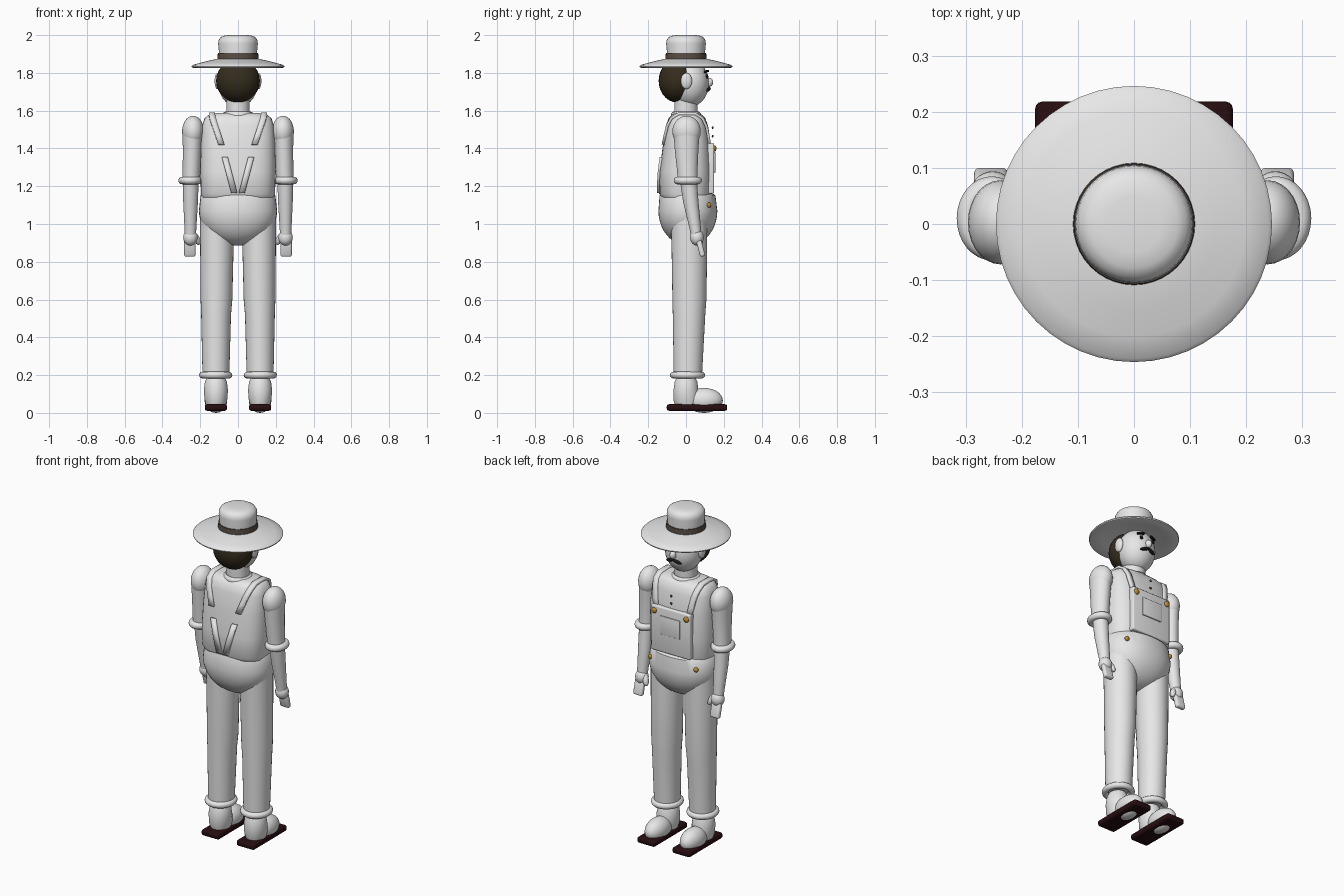
import bpy, bmesh, math
from mathutils import Vector

cube = bpy.data.objects.get("Cube")
if cube:
    bpy.data.objects.remove(cube, do_unlink=True)


def material(name, rgb):
    m = bpy.data.materials.new(name)
    m.use_nodes = True
    m.diffuse_color = (*rgb, 1)
    m.node_tree.nodes["Principled BSDF"].inputs["Base Color"].default_value = (*rgb, 1)
    return m


WHITE = material("plain white", (0.8, 0.8, 0.8))
HAIR = material("dark brown hair", (0.035, 0.025, 0.012))
BAND = material("grey brown band", (0.1, 0.075, 0.06))
SOLE = material("dark maroon sole", (0.02, 0.004, 0.005))
GOLD = material("brass", (0.5, 0.27, 0.04))
BLACK = material("black", (0.01, 0.008, 0.008))


def finish(name, bm, mat, smooth=True):
    bmesh.ops.recalc_face_normals(bm, faces=bm.faces)
    me = bpy.data.meshes.new(name)
    bm.to_mesh(me)
    bm.free()
    ob = bpy.data.objects.new(name, me)
    bpy.context.collection.objects.link(ob)
    me.materials.append(mat)
    if smooth:
        bpy.ops.object.select_all(action='DESELECT')
        ob.select_set(True)
        bpy.context.view_layer.objects.active = ob
        bpy.ops.object.shade_smooth_by_angle(angle=math.radians(40))
    return ob


def loft(name, rings, mat=WHITE, n=2.0, seg=32):
    """Stack of (x, y, z, rx, ry) superellipse rings with closed ends."""
    bm = bmesh.new()
    loops = []
    for x, y, z, rx, ry in rings:
        loop = []
        for i in range(seg):
            a = math.tau * i / seg
            c, s = math.cos(a), math.sin(a)
            loop.append(bm.verts.new((x + rx * math.copysign(abs(c) ** (2 / n), c),
                                      y + ry * math.copysign(abs(s) ** (2 / n), s), z)))
        loops.append(loop)
    for a, b in zip(loops, loops[1:]):
        for i in range(seg):
            j = (i + 1) % seg
            bm.faces.new((a[i], a[j], b[j], b[i]))
    bm.faces.new(loops[0])
    bm.faces.new(loops[-1])
    return finish(name, bm, mat)


def lathe(name, profile, mat=WHITE, centre=(0, 0), seg=40):
    return loft(name, [(*centre, z, r, r) for r, z in profile], mat, seg=seg)


def ball(name, centre, radii, mat=WHITE, seg=28, rot=(0, 0, 0)):
    bm = bmesh.new()
    bmesh.ops.create_uvsphere(bm, u_segments=seg, v_segments=seg // 2, radius=1)
    bmesh.ops.scale(bm, vec=radii, verts=bm.verts)
    ob = finish(name, bm, mat)
    ob.location, ob.rotation_euler = centre, rot
    return ob


def box(name, centre, size, mat=WHITE, bevel=0.0, rot=(0, 0, 0)):
    bm = bmesh.new()
    bmesh.ops.create_cube(bm, size=1)
    bmesh.ops.scale(bm, vec=size, verts=bm.verts)
    if bevel:
        bmesh.ops.bevel(bm, geom=bm.edges[:], offset=bevel, segments=3, profile=0.5, affect='EDGES')
    ob = finish(name, bm, mat)
    ob.location, ob.rotation_euler = centre, rot
    return ob


def ring(name, centre, rx, ry, r, rz=None):
    """Rolled cloth ring."""
    x, y, z = centre
    rz = rz or r
    bm = bmesh.new()
    grid = [[bm.verts.new((x + (rx + r * math.cos(b)) * math.cos(a),
                           y + (ry + r * math.cos(b)) * math.sin(a), z + rz * math.sin(b)))
             for b in (math.tau * k / 12 for k in range(12))]
            for a in (math.tau * i / 32 for i in range(32))]
    for i in range(32):
        for k in range(12):
            p, q, l = grid[i], grid[(i + 1) % 32], (k + 1) % 12
            bm.faces.new((p[k], q[k], q[l], p[l]))
    return finish(name, bm, WHITE)


# Torso and hips
TORSO = [(0, 0, 1.14, 0.19, 0.13), (0, -0.003, 1.16, 0.196, 0.139), (0, 0, 1.28, 0.2, 0.14),
         (0, 0.005, 1.42, 0.197, 0.127), (0, 0.005, 1.52, 0.19, 0.112),
         (0, 0.005, 1.56, 0.177, 0.097), (0, 0.005, 1.578, 0.155, 0.08), (0, 0, 1.588, 0.11, 0.055)]
loft("torso", TORSO, n=2.8, seg=40)
hips = [(0, 0.005, 1.16, 0.19, 0.14), (0, 0.008, 1.15, 0.198, 0.148)]
for i in range(11):
    a = math.pi / 2 * i / 10.5
    hips.append((0, 0.01, 1.07 - 0.185 * math.sin(a), 0.207 * math.cos(a), 0.156 * math.cos(a)))
loft("hips", hips, n=2.2, seg=40)


def torso_y(x, z, side):
    """Surface depth of the torso at x, z on the front (+1) or back (-1)."""
    for a, b in zip(TORSO, TORSO[1:]):
        if a[2] <= z <= b[2]:
            t = (z - a[2]) / (b[2] - a[2])
            cy, rx, ry = (a[k] + (b[k] - a[k]) * t for k in (1, 3, 4))
            return cy + side * ry * max(0, 1 - (abs(x) / rx) ** 2.8) ** (1 / 2.8)


def strap(name, points, width=0.032):
    bm = bmesh.new()
    rows = [[bm.verts.new(Vector(p) + Vector((s * width / 2, 0, 0))) for s in (-1, 1)] for p in points]
    for a, b in zip(rows, rows[1:]):
        bm.faces.new((a[0], a[1], b[1], b[0]))
    ob = finish(name, bm, WHITE)
    mod = ob.modifiers.new("thickness", 'SOLIDIFY')
    mod.thickness, mod.offset = 0.014, 0


# Bib with pocket and shirt buttons
box("bib", (0, 0.126, 1.295), (0.26, 0.046, 0.27), bevel=0.008)
box("bib_pocket", (0, 0.151, 1.325), (0.13, 0.008, 0.11), bevel=0.002)
for z in (1.465, 1.51):
    ball("shirt_button", (0, 0.141, z), (0.007, 0.005, 0.007), BAND, 12)

# Neck, collar and head
lathe("neck", [(0.062, 1.54), (0.062, 1.66)])
ring("collar", (0, 0, 1.575), 0.068, 0.066, 0.014, 0.02)
ball("head", (0, 0.018, 1.745), (0.105, 0.104, 0.125))
ball("hair", (0, -0.045, 1.758), (0.116, 0.1, 0.115), HAIR)
ball("nose", (0, 0.122, 1.75), (0.018, 0.022, 0.024))
for s in (-1, 1):
    ball("ear", (s * 0.108, 0.002, 1.757), (0.016, 0.03, 0.043))
    ball("eye", (s * 0.04, 0.111, 1.782), (0.011, 0.007, 0.012), BLACK, 14)
    box("eyebrow", (s * 0.042, 0.108, 1.808), (0.044, 0.014, 0.011), BLACK, 0.003, (0, s * 0.12, -s * 0.35))
    ball("moustache", (s * 0.023, 0.119, 1.713), (0.03, 0.011, 0.009), BLACK, 16, (0, s * 0.3, -s * 0.2))

# Hat
lathe("hat_brim", [(0.1, 1.85), (0.17, 1.835), (0.236, 1.826), (0.244, 1.829), (0.246, 1.835), (0.24, 1.842),
                   (0.2, 1.853), (0.15, 1.866), (0.11, 1.874), (0.09, 1.876)], seg=48)
lathe("hat_crown", [(0.104, 1.86), (0.101, 1.91), (0.105, 1.955), (0.103, 1.972), (0.094, 1.987),
                    (0.078, 1.996), (0.05, 2.0)])
lathe("hat_band", [(0.109, 1.868), (0.107, 1.904)], BAND)

for s in (-1, 1):
    # Suspenders: over the shoulder to the bib, and the lower back piece
    back = [(s * x, torso_y(x, z, -1) - 0.005, z) for x, z in ((0.088, 1.42), (0.105, 1.47), (0.122, 1.52), (0.135, 1.56))]
    front = [(s * x, torso_y(x, z, 1) + 0.005, z) for x, z in ((0.137, 1.56), (0.128, 1.52), (0.118, 1.46), (0.107, 1.4))]
    strap("shoulder_strap", back + [(s * 0.138, -0.04, 1.583), (s * 0.138, 0.05, 1.583)] + front)
    strap("back_strap", [(s * x, torso_y(x, z, -1) - 0.005, z) for x, z in ((0.07, 1.355), (0.045, 1.26), (0.02, 1.165))])
    # Brass buttons
    ball("bib_button", (s * 0.107, 0.15, 1.4), (0.017, 0.011, 0.017), GOLD, 16)
    ball("hip_button", (s * 0.152, 0.122, 1.1), (0.014, 0.012, 0.014), GOLD, 16)

    # Arm
    ball("shoulder", (s * 0.238, 0.003, 1.49), (0.058, 0.075, 0.083))
    loft("upper_arm", [(s * 0.24, 0.003, 1.5, 0.055, 0.07), (s * 0.242, 0.003, 1.4, 0.05, 0.063),
                       (s * 0.246, 0.007, 1.28, 0.047, 0.054), (s * 0.248, 0.01, 1.22, 0.046, 0.053)])
    ring("sleeve_roll", (s * 0.253, 0.01, 1.23), 0.043, 0.055, 0.02)
    loft("forearm", [(s * 0.25, 0.012, 1.24, 0.042, 0.045), (s * 0.251, 0.025, 1.12, 0.039, 0.041),
                     (s * 0.252, 0.05, 0.97, 0.031, 0.03), (s * 0.252, 0.054, 0.92, 0.028, 0.027)])
    ball("palm", (s * 0.252, 0.058, 0.928), (0.038, 0.036, 0.042))
    box("fingers", (s * 0.255, 0.078, 0.872), (0.06, 0.028, 0.09), bevel=0.01, rot=(0.25, 0, 0))
    ball("thumb", (s * 0.218, 0.07, 0.92), (0.016, 0.018, 0.034), seg=16, rot=(0.3, s * 0.35, 0))

    # Leg and trouser cuff
    loft("trouser_leg", [(s * 0.112, 0.015, 1.04, 0.09, 0.096), (s * 0.112, 0.018, 0.85, 0.088, 0.094),
                         (s * 0.114, 0.018, 0.6, 0.084, 0.09), (s * 0.116, 0.016, 0.52, 0.079, 0.086),
                         (s * 0.117, 0.01, 0.2, 0.071, 0.075)])
    ring("trouser_cuff", (s * 0.118, 0.008, 0.2), 0.07, 0.075, 0.018)

    # Shoe and sole
    loft("shoe_heel", [(s * 0.117, 0.005, 0.035, 0.05, 0.06), (s * 0.117, 0.003, 0.07, 0.06, 0.07),
                       (s * 0.117, 0, 0.12, 0.064, 0.066), (s * 0.117, 0, 0.165, 0.058, 0.06),
                       (s * 0.117, 0, 0.19, 0.045, 0.048)])
    ball("shoe_toe", (s * 0.117, 0.095, 0.066), (0.06, 0.1, 0.066))
    box("shoe_sole", (s * 0.117, 0.058, 0.0285), (0.118, 0.32, 0.035), SOLE, 0.012)
